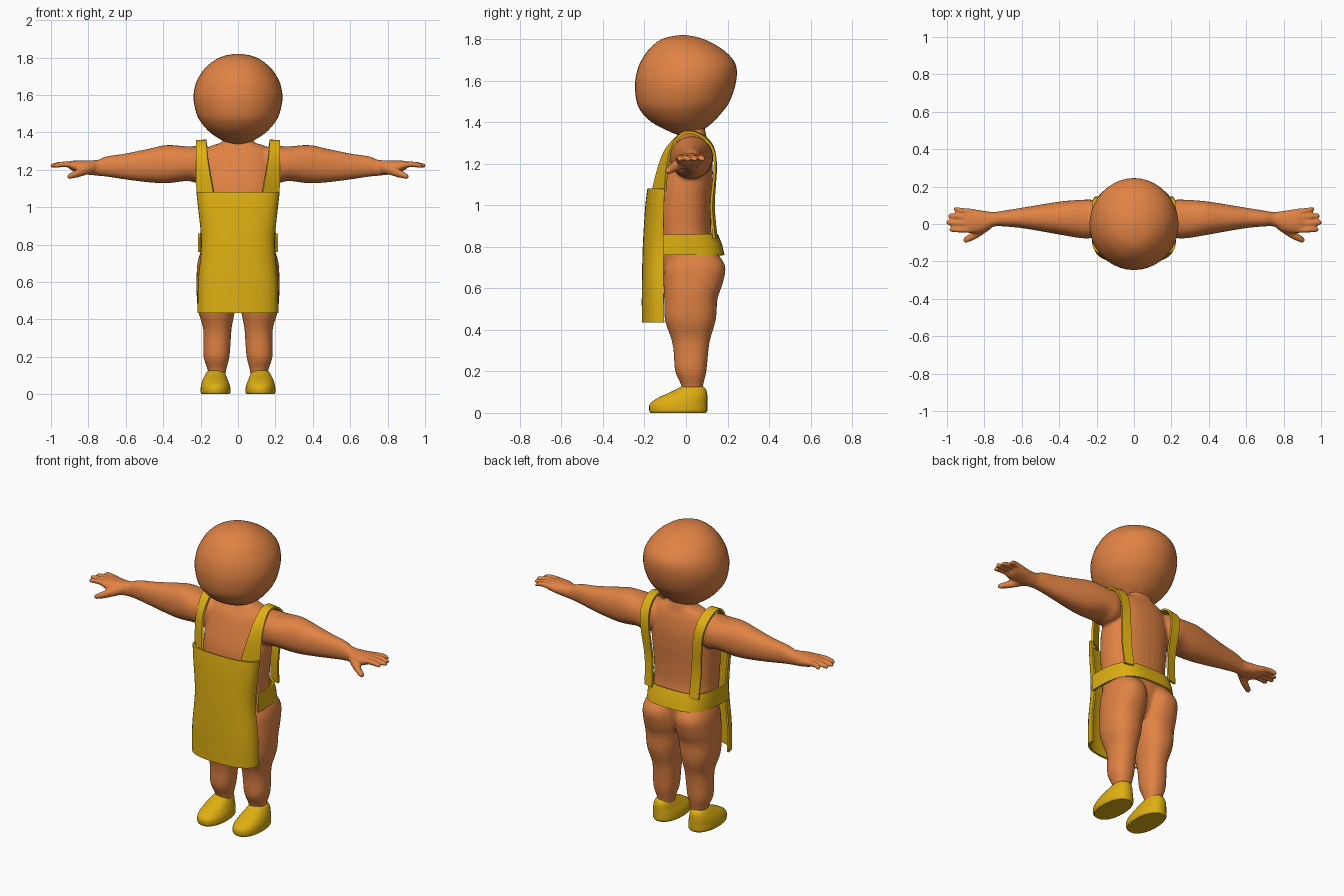
import bpy, bmesh, math
from mathutils import Vector

if "Cube" in bpy.data.objects:
    bpy.data.objects.remove(bpy.data.objects["Cube"])


def material(name, rgb):
    m = bpy.data.materials.new(name)
    m.diffuse_color = (*rgb, 1)
    m.use_nodes = True
    m.node_tree.nodes["Principled BSDF"].inputs["Base Color"].default_value = m.diffuse_color
    return m


SKIN = material("warm skin", (0.75, 0.225, 0.057))
YELLOW = material("golden yellow", (0.73, 0.43, 0.006))


def smooth_rows(rows, steps):
    """Catmull-Rom interpolation through rows of numbers."""
    out = []
    for i in range(len(rows) - 1):
        p0, p1 = rows[max(i - 1, 0)], rows[i]
        p2, p3 = rows[i + 1], rows[min(i + 2, len(rows) - 1)]
        for k in range(steps):
            t = k / steps
            out.append([0.5 * (2 * b + (c - a) * t + (2 * a - 5 * b + 4 * c - d) * t * t
                               + (3 * b - a - 3 * c + d) * t ** 3)
                        for a, b, c, d in zip(p0, p1, p2, p3)])
    return out + [list(rows[-1])]


def spow(v, e):
    return math.copysign(abs(v) ** e, v)


def loft(bm, axis, rows, side=1, segs=32, steps=4, e=0.9):
    """Closed loft; each row is (position, a min, a max, b min, b max)."""
    rings = []
    for t, a0, a1, b0, b1 in smooth_rows(rows, steps):
        ring = []
        for k in range(segs):
            w = 2 * math.pi * k / segs
            a = (a0 + a1) / 2 + (a1 - a0) / 2 * spow(math.cos(w), e)
            b = (b0 + b1) / 2 + (b1 - b0) / 2 * spow(math.sin(w), e)
            x, y, z = (a, b, t) if axis == 'z' else (t, a, b)
            ring.append(bm.verts.new((side * x, y, z)))
        rings.append(ring)
    for r, q in zip(rings, rings[1:]):
        for k in range(segs):
            bm.faces.new((r[k], r[(k + 1) % segs], q[(k + 1) % segs], q[k]))
    bm.faces.new(rings[0])
    bm.faces.new(rings[-1])


def finish(bm, name, mat, thickness=0):
    bmesh.ops.recalc_face_normals(bm, faces=bm.faces)
    me = bpy.data.meshes.new(name)
    bm.to_mesh(me)
    bm.free()
    me.materials.append(mat)
    ob = bpy.data.objects.new(name, me)
    bpy.context.collection.objects.link(ob)
    bpy.ops.object.select_all(action='DESELECT')
    ob.select_set(True)
    bpy.context.view_layer.objects.active = ob
    if thickness:
        mod = ob.modifiers.new("cloth", 'SOLIDIFY')
        mod.thickness = thickness
        mod.offset = 0
        bpy.ops.object.modifier_apply(modifier=mod.name)
    bpy.ops.object.shade_smooth_by_angle(angle=math.radians(45))
    return ob


def cloth(name, grid, thickness=0.012):
    """Thin sheet through a grid of points."""
    bm = bmesh.new()
    vs = [[bm.verts.new(p) for p in row] for row in grid]
    for r, q in zip(vs, vs[1:]):
        for k in range(len(r) - 1):
            bm.faces.new((r[k], r[k + 1], q[k + 1], q[k]))
    return finish(bm, name, YELLOW, thickness)


# Head: rounded, with a flatter front
bm = bmesh.new()
head = [(1.335, .03, -.03, .06), (1.36, .09, -.09, .08), (1.40, .15, -.165, .13),
        (1.45, .195, -.215, .175), (1.50, .222, -.238, .21), (1.58, .238, -.246, .238),
        (1.65, .229, -.235, .245), (1.70, .207, -.214, .228), (1.75, .17, -.18, .178),
        (1.79, .118, -.135, .11), (1.81, .07, -.09, .055), (1.82, .012, -.03, .0)]
loft(bm, 'z', [(z, -w, w, a, b) for z, w, a, b in head], segs=40, e=1)
finish(bm, "head", SKIN)

# Body: torso, arms, hands and legs fused into one skin
bm = bmesh.new()
torso = [(.57, .13, -.06, .09), (.63, .20, -.10, .125), (.70, .205, -.12, .14),
         (.78, .195, -.13, .14), (.88, .192, -.14, .122), (1.0, .20, -.14, .122),
         (1.1, .205, -.13, .128), (1.2, .20, -.10, .128), (1.28, .185, -.07, .115),
         (1.325, .15, -.04, .10), (1.35, .085, -.03, .095), (1.41, .07, -.035, .08)]
loft(bm, 'z', [(z, -w, w, a, b) for z, w, a, b in torso], e=0.85)
leg = [(.08, .07, .155, -.02, .08), (.13, .063, .162, -.022, .082),
       (.2, .046, .184, -.052, .098), (.3, .038, .184, -.06, .108),
       (.36, .033, .188, -.072, .118), (.45, .016, .214, -.102, .144),
       (.55, .003, .222, -.105, .152), (.62, -.002, .222, -.108, .176),
       (.7, .004, .217, -.105, .19), (.76, .02, .2, -.08, .158), (.82, .06, .17, -.05, .1)]
arm = [(.1, -.04, .08, 1.18, 1.31), (.2, -.07, .125, 1.13, 1.327), (.27, -.077, .13, 1.14, 1.325),
       (.38, -.06, .122, 1.128, 1.332), (.48, -.042, .107, 1.133, 1.312),
       (.6, -.022, .087, 1.148, 1.287), (.7, -.013, .071, 1.163, 1.272),
       (.75, -.014, .064, 1.168, 1.253), (.81, -.045, .072, 1.175, 1.251),
       (.87, -.05, .081, 1.19, 1.25), (.9, -.045, .077, 1.202, 1.245)]
thumb = [(.77, -.03, .01, 1.185, 1.235), (.84, -.077, -.028, 1.163, 1.212),
         (.9, -.102, -.066, 1.15, 1.182), (.912, -.094, -.076, 1.157, 1.172)]
fingers = [(.966, .066, .080), (.993, .034, .044), (1.004, .001, .008), (.988, -.033, -.030)]
for s in (1, -1):
    loft(bm, 'z', leg, s)
    loft(bm, 'x', arm, s)
    loft(bm, 'x', thumb, s, 12)
    for tip, y0, y1 in fingers:
        rows = [(.86, y0, 1.224, .016), (.93, (y0 + y1) / 2, 1.23, .0155),
                (tip - .012, y1, 1.222, .0135), (tip, y1, 1.22, .007)]
        loft(bm, 'x', [(x, y - r, y + r, z - r, z + r) for x, y, z, r in rows], s, 12, e=1)
body = finish(bm, "body", SKIN)
mod = body.modifiers.new("fuse", 'REMESH')
mod.mode = 'VOXEL'
mod.voxel_size = 0.008
mod.use_smooth_shade = True
mod = body.modifiers.new("soften", 'SMOOTH')
mod.factor = 0.5
mod.iterations = 5

# Shoes
shoe = [(0, .047, .193, -.17, .097), (.012, .04, .2, -.177, .103), (.045, .043, .198, -.173, .103),
        (.075, .054, .19, -.13, .103), (.1, .064, .178, -.075, .101),
        (.118, .073, .167, -.04, .093), (.128, .085, .155, -.02, .08)]
for s, name in ((1, "left_shoe"), (-1, "right_shoe")):
    bm = bmesh.new()
    loft(bm, 'z', shoe, s)
    finish(bm, name, YELLOW)

# Apron front panel, wrapping back at its sides
panel = [(.435, .21, -.207, -.105), (.6, .208, -.207, -.108), (.75, .193, -.204, -.108),
         (.85, .192, -.2, -.108), (1.0, .208, -.19, -.106), (1.08, .217, -.18, -.102)]
angles = [math.radians(-90 + 7.5 * k) for k in range(25)]
cloth("apron_panel", [[(w * spow(math.sin(a), .8), yb + (yf - yb) * abs(math.cos(a)) ** .8, z)
                       for a in angles] for z, w, yf, yb in smooth_rows(panel, 3)])

# Waist band around the sides and back
cloth("waist_band", [[(w * spow(math.cos(a), .6), -.108 + (yb + .108) * abs(math.sin(a)) ** .6, z)
                      for a in [math.pi * k / 32 for k in range(33)]]
                     for z, w, yb in ((.76, .209, .18), (.81, .209, .168), (.86, .207, .148))])

# Shoulder straps: inner edge and outer edge of each station
strap = [(.128, -.16, 1.07, .219, -.1, 1.07), (.148, -.132, 1.18, .222, -.09, 1.18),
         (.162, -.095, 1.27, .223, -.07, 1.27), (.168, -.02, 1.345, .224, -.02, 1.345),
         (.168, .05, 1.35, .224, .05, 1.345), (.16, .118, 1.3, .22, .118, 1.29),
         (.15, .143, 1.2, .208, .14, 1.2), (.132, .133, 1.0, .19, .122, 1.0),
         (.125, .147, .84, .182, .135, .84)]
for s, name in ((1, "left_strap"), (-1, "right_strap")):
    grid = []
    for r in smooth_rows(strap, 4):
        a, b = Vector((s * r[0], r[1], r[2])), Vector((s * r[3], r[4], r[5]))
        grid.append([a.lerp(b, k / 4) for k in range(5)])
    cloth(name, grid)
